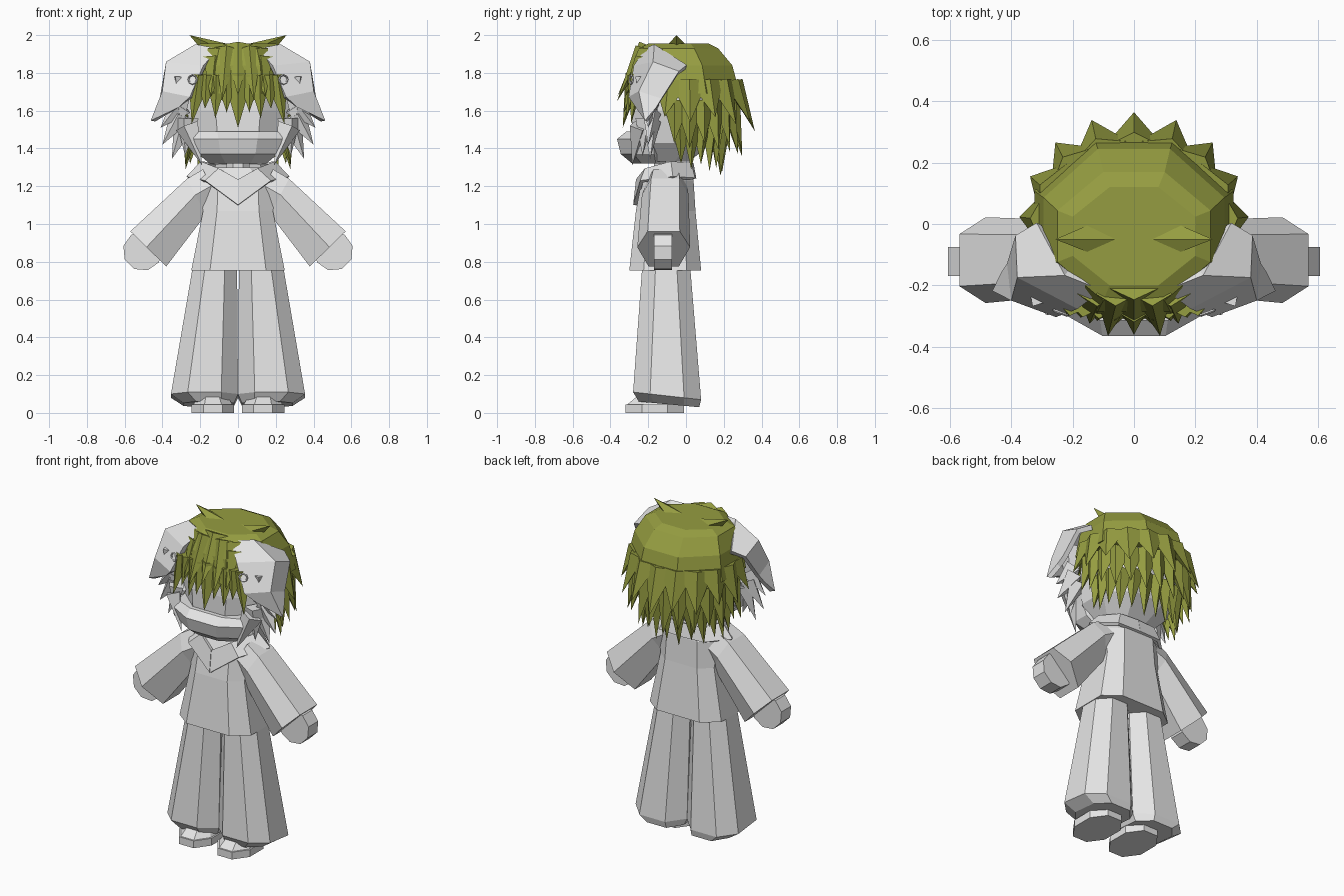
import bpy, bmesh, math
from mathutils import Vector

if "Cube" in bpy.data.objects:
    bpy.data.objects.remove(bpy.data.objects["Cube"])


def material(name, rgb):
    m = bpy.data.materials.new(name)
    m.diffuse_color = (*rgb, 1)
    m.use_nodes = True
    m.node_tree.nodes["Principled BSDF"].inputs["Base Color"].default_value = m.diffuse_color
    return m


GREY = material("pale_grey", (0.78, 0.78, 0.78))
GREEN = material("olive_green", (0.30, 0.335, 0.052))


def finish(name, bm, mat, thick=0):
    bmesh.ops.recalc_face_normals(bm, faces=bm.faces)
    me = bpy.data.meshes.new(name)
    bm.to_mesh(me)
    bm.free()
    me.materials.append(mat)
    ob = bpy.data.objects.new(name, me)
    bpy.context.collection.objects.link(ob)
    if thick:
        mod = ob.modifiers.new("thickness", 'SOLIDIFY')
        mod.thickness, mod.offset = thick, 0
    return ob


def ring(x0, x1, y0, y1, z, cut=0.28, tilt=0.0):
    """Eight-sided ring: a rectangle with cut corners, lower at the back by tilt."""
    a, b = (x1 - x0) * cut, (y1 - y0) * cut
    pts = [(x0 + a, y0), (x1 - a, y0), (x1, y0 + b), (x1, y1 - b),
           (x1 - a, y1), (x0 + a, y1), (x0, y1 - b), (x0, y0 + b)]
    return [(x, y, z - tilt * (y - y0) / (y1 - y0)) for x, y in pts]


def grid(name, rows, mat, closed=True, caps=True, side=1, thick=0):
    """Bridge rows of points into quads."""
    bm = bmesh.new()
    vs = [[bm.verts.new((side * x, y, z)) for x, y, z in r] for r in rows]
    n = len(rows[0])
    for a, b in zip(vs, vs[1:]):
        for i in range(n if closed else n - 1):
            j = (i + 1) % n
            bm.faces.new((a[i], a[j], b[j], b[i]))
    if closed and caps:
        bm.faces.new(vs[0])
        bm.faces.new(vs[-1])
    return finish(name, bm, mat, thick)


def spike(bm, root, tip, width, depth, out):
    """Pointed lock with a diamond base; out is the direction it faces."""
    root, tip, out = Vector(root), Vector(tip), Vector(out).normalized()
    w = out.cross(tip - root).normalized() * width / 2
    d = out * depth / 2
    base = [bm.verts.new(root + p) for p in (w, d, -w, -d)]
    t = bm.verts.new(tip)
    for i in range(4):
        bm.faces.new((base[i], base[(i + 1) % 4], t))
    bm.faces.new(base)


# Legs, shoes, arms and hands
for s, tag in ((1, "left"), (-1, "right")):
    grid("trouser_leg_" + tag, [
        ring(0.005, 0.235, -0.23, 0.02, 0.80),
        ring(0.0, 0.355, -0.28, 0.08, 0.11, 0.25, 0.04),
        ring(0.02, 0.29, -0.25, 0.07, 0.06, 0.25, 0.03)], GREY, side=s)
    grid("shoe_sole_" + tag, [ring(0.02, 0.245, -0.32, -0.01, 0.0),
                              ring(0.02, 0.245, -0.32, -0.01, 0.045)], GREY, side=s)
    grid("shoe_upper_" + tag, [ring(0.03, 0.235, -0.31, -0.01, 0.045),
                               ring(0.06, 0.21, -0.25, -0.02, 0.095)], GREY, side=s)

    def arm_ring(cx, cz, px, pz, yc, k):
        prof = ((1, -.085), (1, .085), (.1, .14), (-1, .08), (-1, -.08), (.1, -.14))
        return [(cx + u * px, yc + y * k, cz + u * pz) for u, y in prof]
    grid("sleeve_" + tag, [arm_ring(0.14, 1.19, 0.045, 0.10, -0.105, 0.8),
                           arm_ring(0.22, 1.145, 0.05, 0.095, -0.11, 0.88),
                           arm_ring(0.475, 0.868, 0.095, 0.093, -0.118, 1)], GREY, side=s)
    grid("hand_" + tag, [[(0.505 + 0.105 * math.cos(math.radians(a)), y,
                           0.857 + 0.105 * math.sin(math.radians(a)))
                          for a in range(15, 375, 40)] for y in (-0.17, -0.075)],
         GREY, side=s)

# Jacket body
grid("jacket", [ring(-0.247, 0.247, -0.30, 0.08, 0.755, 0.2),
                ring(-0.185, 0.185, -0.265, 0.05, 1.07, 0.2),
                ring(-0.21, 0.21, -0.235, 0.04, 1.23, 0.25),
                ring(-0.14, 0.14, -0.20, 0.03, 1.30)], GREY)

# Open collar with a front point
for s, tag in ((1, "left"), (-1, "right")):
    low = [(0, .045, 1.24), (.15, .04, 1.24), (.265, -.07, 1.245),
           (.17, -.235, 1.225), (0, -.27, 1.10)]
    top = [(0, .03, 1.32), (.12, .02, 1.32), (.19, -.08, 1.325),
           (.10, -.21, 1.29), (0, -.255, 1.235)]
    grid("collar_" + tag, [low, top], GREY, closed=False, side=s, thick=0.02)

# Neck, head and lower face cover
grid("neck", [ring(-.06, .06, -.17, -.05, 1.22), ring(-.06, .06, -.17, -.05, 1.40)], GREY)
grid("head", [ring(-.15, .15, -.26, .02, 1.33), ring(-.24, .24, -.29, .13, 1.43),
              ring(-.27, .27, -.285, .19, 1.60), ring(-.25, .25, -.25, .19, 1.84)], GREY)
grid("face_cover", [ring(-.15, .15, -.285, -.11, 1.32), ring(-.21, .21, -.345, -.10, 1.37),
                    ring(-.235, .235, -.365, -.10, 1.45),
                    ring(-.25, .25, -.315, -.10, 1.49)], GREY)

# Hair cap
grid("hair_cap", [ring(-.20, .20, -.20, .12, 1.955, .3), ring(-.25, .25, -.25, .17, 1.93, .3),
                  ring(-.295, .295, -.285, .245, 1.84, .3),
                  ring(-.325, .325, -.305, .285, 1.69, .3)], GREEN)

# Rows of locks round the sides and back
bm = bmesh.new()
rows = (  # count, first angle, root rx ry z, tip rx ry z, width
    (11, -18, .29, .25, 1.76, .375, .365, 1.52, .20),
    (14, -12, .29, .24, 1.65, .345, .30, 1.38, .15),
    (13, -8, .25, .19, 1.53, .28, .19, 1.27, .11))
for n, first, rx, ry, rz, tx, ty, tz, width in rows:
    for i in range(n):
        a = math.radians(first + (180 - 2 * first) * i / (n - 1))
        c, sn = math.cos(a), math.sin(a)
        drop = 0.03 * (i % 2)
        spike(bm, (rx * c, ry * sn, rz), (tx * c, ty * sn, tz - drop + .05 * abs(c)),
              width, 0.10, (c, sn, 0.15))
finish("hair_back_locks", bm, GREEN)

# Fringe: a centre lock, then mirrored locks outward, with a layer above
bm = bmesh.new()
spike(bm, (0, -.27, 1.80), (0, -.335, 1.51), .17, .10, (0, -1, 0))
spike(bm, (0, -.21, 1.95), (0, -.362, 1.68), .16, .08, (0, -1, .4))
for s in (1, -1):
    for x, tx, tz in ((.06, .06, 1.59), (.11, .12, 1.56), (.16, .175, 1.61), (.20, .245, 1.53)):
        spike(bm, (s * x, -.275 + .1 * x, 1.79), (s * tx, -.34 + .2 * tx, tz),
              .13, .09, (s * x, -1, 0))
    spike(bm, (s * .06, -.23, 1.93), (s * .085, -.365, 1.65), .13, .08, (0, -1, .4))
    spike(bm, (s * .12, -.23, 1.88), (s * .145, -.325, 1.67), .13, .08, (0, -1, .3))
finish("hair_fringe", bm, GREEN)

# Crown tufts, drooping ears, cheek locks and ear clips
EAR = [[(.10, -.205, 1.92), (.22, -.16, 1.94), (.31, 0, 1.83)],
       [(.18, -.265, 1.83), (.37, -.17, 1.85), (.375, -.04, 1.80)],
       [(.25, -.29, 1.67), (.39, -.24, 1.70), (.40, -.13, 1.66)],
       [(.31, -.25, 1.62), (.45, -.21, 1.545), (.42, -.16, 1.61)]]
CHEEK = [((.30, -.19, 1.63), (.41, -.20, 1.51)), ((.30, -.18, 1.58), (.40, -.20, 1.42)),
         ((.28, -.18, 1.54), (.35, -.19, 1.345)), ((.27, -.22, 1.56), (.28, -.23, 1.36)),
         ((.27, -.25, 1.52), (.19, -.285, 1.31))]
for s, tag in ((1, "left"), (-1, "right")):
    bm = bmesh.new()
    base = [bm.verts.new((s * x, y, z)) for x, y, z in
            ((.06, -.05, 1.955), (.13, .005, 1.945), (.19, -.05, 1.92), (.13, -.10, 1.945))]
    tip = bm.verts.new((s * .257, -.05, 2.0))
    for i in range(4):
        bm.faces.new((base[i], base[(i + 1) % 4], tip))
    bm.faces.new(base)
    finish("crown_tuft_" + tag, bm, GREEN)

    grid("drooping_ear_" + tag, EAR, GREY, closed=False, side=s, thick=0.03)

    bm = bmesh.new()
    for (rx, ry, rz), (tx, ty, tz) in CHEEK:
        spike(bm, (s * rx, ry, rz), (s * tx, ty, tz), .13, .10, (s * .35, -1, 0))
    spike(bm, (s * .29, -.20, 1.78), (s * .30, -.20, 1.48), .14, .16, (s * .6, -1, 0))
    finish("cheek_locks_" + tag, bm, GREY)

    bpy.ops.mesh.primitive_torus_add(
        major_segments=8, minor_segments=4, major_radius=0.024, minor_radius=0.005,
        location=(s * .24, -.29, 1.765), rotation=(math.pi / 2, 0, s * .35))
    clip = bpy.context.object
    clip.name = "ear_clip_" + tag
    clip.data.materials.append(GREY)
